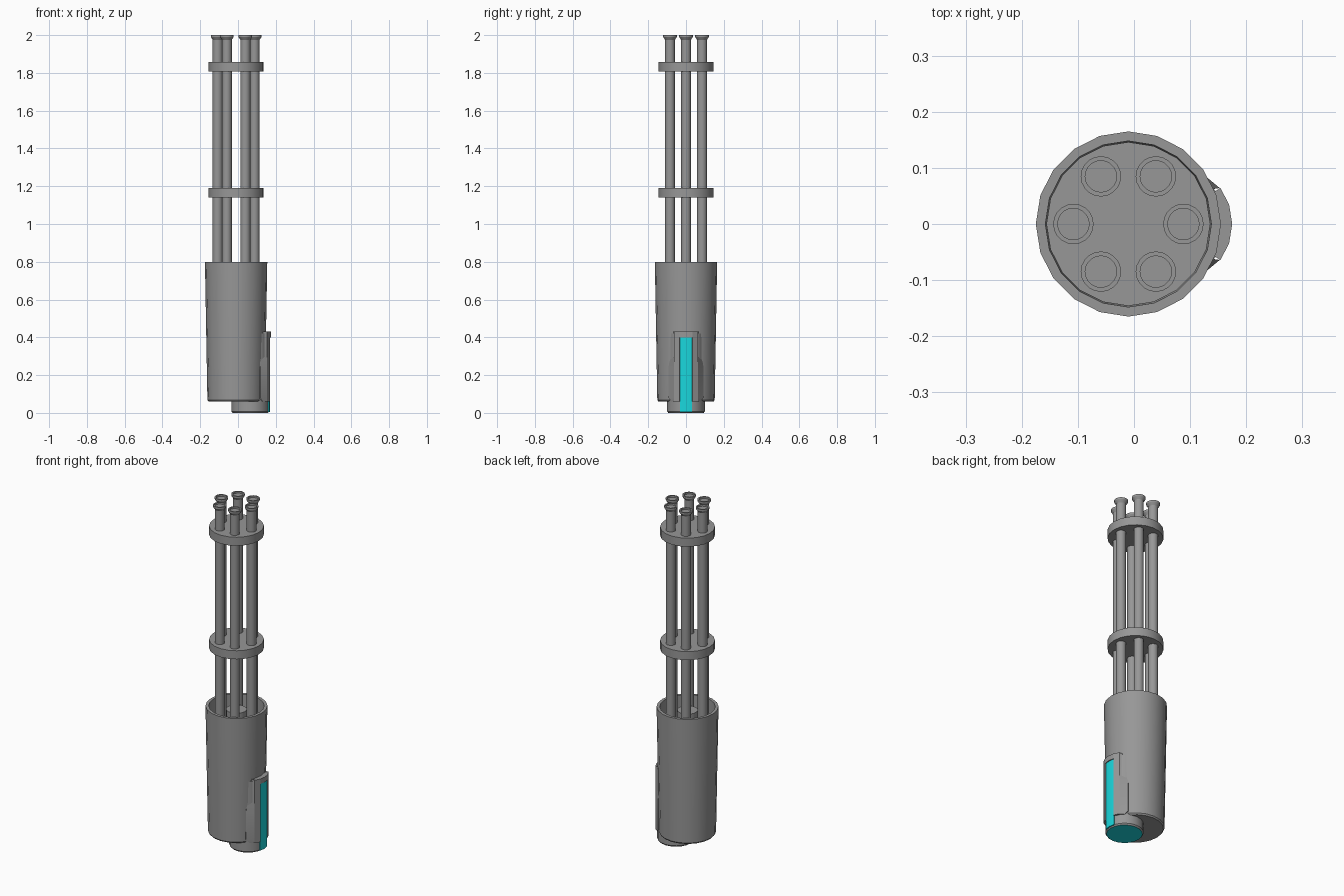
import bpy, bmesh
from math import sin, cos, radians, pi

if "Cube" in bpy.data.objects:
    bpy.data.objects.remove(bpy.data.objects["Cube"], do_unlink=True)

AXIS = -0.01     # x of the barrel cluster
POD = 0.065      # x of the offset handle pod
SIDES = 20


def material(name, rgb):
    m = bpy.data.materials.new(name)
    m.use_nodes = True
    m.diffuse_color = (*rgb, 1)
    m.node_tree.nodes["Principled BSDF"].inputs["Base Color"].default_value = (*rgb, 1)
    return m


GREY = material("gunmetal grey", (0.31, 0.31, 0.31))
CYAN = material("glowing cyan", (0.01, 0.68, 0.72))


def finish(name, bm, *mats):
    bmesh.ops.recalc_face_normals(bm, faces=bm.faces)
    mesh = bpy.data.meshes.new(name)
    bm.to_mesh(mesh)
    bm.free()
    for m in mats:
        mesh.materials.append(m)
    ob = bpy.data.objects.new(name, mesh)
    bpy.context.collection.objects.link(ob)
    bpy.ops.object.select_all(action="DESELECT")
    bpy.context.view_layer.objects.active = ob
    ob.select_set(True)
    bpy.ops.object.shade_smooth_by_angle(angle=radians(30))
    return ob


def loft(name, layers, *mats, bottom_mat=0):
    """Skin a stack of equal-length loops and cap both ends."""
    bm = bmesh.new()
    rings = [[bm.verts.new(p) for p in layer] for layer in layers]
    n = len(rings[0])
    for a, b in zip(rings, rings[1:]):
        for i in range(n):
            j = (i + 1) % n
            bm.faces.new((a[i], a[j], b[j], b[i]))
    bm.faces.new(rings[0]).material_index = bottom_mat
    bm.faces.new(rings[-1])
    return finish(name, bm, *mats)


def lathe(name, x, y, profile, *mats, bottom_mat=0):
    turn = [2 * pi * i / SIDES for i in range(SIDES)]
    layers = [[(x + r * cos(a), y + r * sin(a), z) for a in turn] for r, z in profile]
    return loft(name, layers, *mats, bottom_mat=bottom_mat)


def shell(name, degrees, r0, r1, z0, z1, mat):
    """Curved plate around the pod axis."""
    arc = [(r1, radians(d)) for d in degrees] + [(r0, radians(d)) for d in reversed(degrees)]
    loft(name, [[(POD + r * cos(a), r * sin(a), z) for r, a in arc] for z in (z0, z1)], mat)


# Tapered housing, open at the top, with a hub inside
lathe("housing", AXIS, 0, [(0.146, 0.06), (0.152, 0.068), (0.165, 0.8),
                           (0.148, 0.8), (0.146, 0.68)], GREY)
lathe("hub", AXIS, 0, [(0.055, 0.66), (0.055, 0.78)], GREY)

# Clamp discs holding the barrels
for name, z in (("lower_clamp", 1.14), ("upper_clamp", 1.807)):
    lathe(name, AXIS, 0, [(0.146, z), (0.146, z + 0.05)], GREY)

# Six barrels with flared muzzles
for i in range(6):
    a = radians(60 * i)
    lathe(f"barrel_{i + 1}", AXIS + 0.098 * cos(a), 0.098 * sin(a),
          [(0.026, 0.67), (0.026, 1.975), (0.036, 1.99), (0.036, 2.0),
           (0.028, 2.0), (0.028, 1.99)], GREY)

# Offset pod with a cyan underside
lathe("pod", POD, 0, [(0.094, 0), (0.1, 0.008), (0.1, 0.42)], GREY, CYAN, bottom_mat=1)

# Cyan strip and the raised frame around it
shell("light_strip", (-18, 0, 18), 0.09, 0.105, 0.006, 0.4, CYAN)
shell("frame_top", (-18, 0, 18), 0.07, 0.11, 0.4, 0.43, GREY)
for side, s in (("left", 1), ("right", -1)):
    shell(f"frame_{side}", (18 * s, 36 * s), 0.07, 0.11, 0.06, 0.43, GREY)
    # Flange blending the frame into the housing
    edge = [(0.13, 0.078, 0.06), (0.118, 0.093, 0.08), (0.118, 0.093, 0.24), (0.11, 0.066, 0.43)]
    loft(f"flange_{side}", [[(0.05, 0.05 * s, z), (0.153, 0.064 * s, z), (x, y * s, z)]
                            for x, y, z in edge], GREY)
